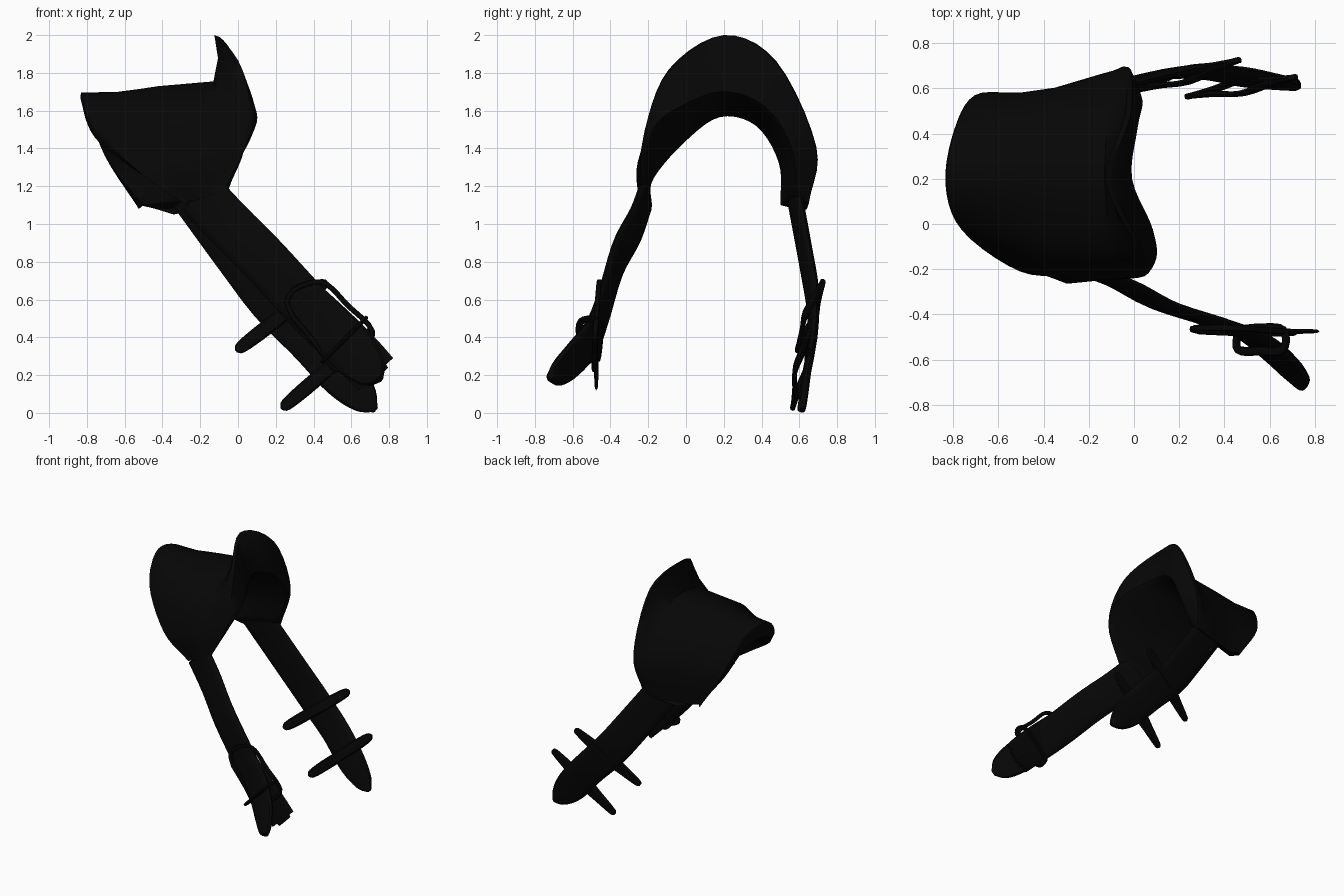
import bpy, math
from mathutils import Vector

if "Cube" in bpy.data.objects:
    bpy.data.objects.remove(bpy.data.objects["Cube"])


def material(name, value):
    m = bpy.data.materials.new(name)
    m.use_nodes = True
    colour = (value, value, value, 1)
    m.diffuse_color = colour
    m.node_tree.nodes["Principled BSDF"].inputs["Base Color"].default_value = colour
    return m


leather = material("black leather", 0.002)
metal = material("black metal", 0.0015)


def spline(points, count):
    """Resample a Catmull-Rom curve through the points (any dimension)."""
    p = [Vector(q) for q in points]
    p = [2 * p[0] - p[1]] + p + [2 * p[-1] - p[-2]]
    out = []
    for i in range(count):
        t = i / (count - 1) * (len(points) - 1)
        k = min(int(t), len(points) - 2)
        t -= k
        a, b, c, d = p[k:k + 4]
        out.append(0.5 * (2 * b + (c - a) * t + (2 * a - 5 * b + 4 * c - d) * t * t
                          + (3 * b - a - 3 * c + d) * t ** 3))
    return out


def loft(name, rings, mat, closed=False, angle=40):
    """Skin a list of equal rings, capping the two ends unless closed."""
    n, m = len(rings[0]), len(rings)
    verts = [v for r in rings for v in r]
    faces = []
    for i in range(m if closed else m - 1):
        for j in range(n):
            k, l = (i + 1) % m, (j + 1) % n
            faces.append((i * n + j, i * n + l, k * n + l, k * n + j))
    if not closed:
        faces += [tuple(reversed(range(n))), tuple(range((m - 1) * n, m * n))]
    mesh = bpy.data.meshes.new(name)
    mesh.from_pydata(verts, [], faces)
    mesh.materials.append(mat)
    ob = bpy.data.objects.new(name, mesh)
    bpy.context.collection.objects.link(ob)
    bpy.ops.object.select_all(action="DESELECT")
    bpy.context.view_layer.objects.active = ob
    ob.select_set(True)
    bpy.ops.object.mode_set(mode="EDIT")
    bpy.ops.mesh.select_all(action="SELECT")
    bpy.ops.mesh.normals_make_consistent(inside=False)
    bpy.ops.object.mode_set(mode="OBJECT")
    bpy.ops.object.shade_smooth_by_angle(angle=math.radians(angle))


def band(name, points, mat, thick, across, count=18, sides=12, closed=False):
    """Flat oval strip along (x, y, z, half width), lying square to 'across'."""
    path = spline(points, count)
    if closed:
        path = path[:-1]
    rings = []
    for i, q in enumerate(path):
        ahead = path[(i + 1) % len(path)] if closed else path[min(i + 1, count - 1)]
        behind = path[i - 1] if closed else path[max(i - 1, 0)]
        along = (ahead - behind).to_3d().normalized()
        side = along.cross(Vector(across)).normalized()
        out = side.cross(along).normalized()
        ring = []
        for j in range(sides):
            a = math.tau * j / sides
            c, s = math.cos(a), math.sin(a)
            ring.append(q.to_3d() + side * q[3] * math.copysign(abs(c) ** 0.7, c)
                        + out * min(thick, q[3]) * math.copysign(abs(s) ** 0.7, s))
        rings.append(ring)
    loft(name, rings, mat, closed)


# Padded saddle: rails run over the arch from the right flap to the left flap
back = [(-.27, -.23, 1.12), (-.5, -.21, 1.28), (-.755, -.03, 1.52), (-.83, .18, 1.69),
        (-.79, .42, 1.63), (-.7, .57, 1.38), (-.52, .58, 1.1)]
middle = [(-.23, -.25, 1.12), (-.32, -.255, 1.33), (-.43, -.12, 1.6), (-.42, .2, 1.73),
          (-.4, .45, 1.64), (-.36, .59, 1.4), (-.34, .6, 1.05)]
crease = [(-.16, -.25, 1.15), (-.12, -.235, 1.4), (-.11, -.12, 1.63), (-.13, .2, 1.755),
          (-.12, .46, 1.67), (-.12, .655, 1.38), (-.2, .64, 1.08)]
tip = [(-.1, -.25, 1.17), (.04, -.22, 1.49), (.0, -.09, 1.82), (-.125, .2, 2),
       (-.04, .48, 1.86), (-.04, .69, 1.41), (-.1, .65, 1.11)]
lower = [(-.09, -.22, 1.21), (.09, -.17, 1.5), (.09, -.02, 1.61), (.0, .2, 1.68),
         (.02, .42, 1.6), (.04, .55, 1.4), (-.07, .58, 1.15)]
inner = [(x + .02, .18 + (y - .18) * (.8 if y > .2 else .9), z - .21 * (z - 1.1))
         for x, y, z in back]
lip = [(x - .005, y, z - .02) for x, y, z in back]

rails = [spline(r, 31) for r in (lip, back, middle, crease, tip, lower, inner)]
core = Vector((-.45, .18, 1.2))
sections = []
for lp, bk, mid, cr, tp, lo, inn in zip(*rails):
    waist = bk.lerp(mid, .45)
    waist += (core - waist).normalized() * .012
    crest = cr.lerp(tp, .5) + Vector((.022, 0, 0)) * min(1, (tp - cr).length * 4)
    brow = tp.lerp(lo, .03) + Vector((.022, 0, 0))
    face = tp.lerp(lo, .55) + Vector((.015, 0, 0))
    sections.append([lp, bk, waist, mid, mid.lerp(cr, .7), cr, crest, tp, brow, face,
                     tp.lerp(lo, .93), lo.lerp(inn, .05), lo.lerp(inn, .5), inn])
loft("saddle_pad", sections, leather, angle=55)

# Left strap hangs from the far flap and ends in a rounded point
FACING = (0, 1, 0)
band("left_strap", [(-.24, .57, 1.17, .13), (.015, .635, .82, .13), (.19, .672, .59, .13),
                    (.39, .668, .38, .125), (.56, .635, .19, .12), (.67, .62, .07, .08),
                    (.73, .61, .015, .015)], leather, .023, (-.1, 1, -.1), 26)

# Two cross bars through the left strap, each front and back of it
for label, a, b in (("upper", (-.0, .59, .335), (.46, .725, .69)),
                    ("lower", (.24, .565, .03), (.71, .65, .43))):
    a, b = Vector(a), Vector(b)
    for place, off in (("outer", .03), ("inner", -.03)):
        pts = []
        for t, w in ((-.02, .01), (.03, .032), (.25, .04), (.5, .038),
                     (.75, .04), (.97, .032), (1.02, .01)):
            p = a.lerp(b, t)
            p.y += off * math.sin(math.pi * min(max(t, 0), 1)) ** 3
            pts.append((*p, w))
        band(f"{label}_cross_bar_{place}", pts, leather, .013, FACING, 19, 8)

# Right strap sweeps outward to a rounded end
band("right_strap", [(-.2, -.21, 1.16, .13), (-.05, -.265, 1.0, .13), (.13, -.36, .82, .13),
                     (.36, -.435, .57, .13), (.53, -.5, .4, .13), (.65, -.6, .28, .12),
                     (.72, -.68, .21, .085), (.75, -.725, .18, .02)],
     leather, .024, (.08, 1, .08), 28)

# Loose end of the buckled strap with a stepped tail
band("strap_tail", [(.34, -.455, .6, .12), (.5, -.47, .44, .13), (.64, -.475, .3, .13),
                    (.73, -.475, .205, .125)], leather, .011, FACING, 10)
band("tail_step", [(.68, -.475, .255, .09), (.745, -.475, .19, .07)],
     leather, .011, FACING, 4)

# Buckle: a rounded ring lying on the strap
frame = [(.29, -.475, .51), (.26, -.465, .59), (.31, -.46, .66), (.45, -.46, .69),
         (.58, -.47, .57), (.71, -.48, .43), (.61, -.485, .31), (.52, -.485, .23),
         (.4, -.48, .38), (.29, -.475, .51)]
band("buckle_ring", [(*p, .014) for p in frame], metal, .014, FACING, 41, 8, True)

# Keeper loop standing clear of the strap
x, z, h = .56, .385, .1
loop = [(x - h, -.47, z - h), (x - h, -.555, z - h), (x, -.562, z), (x + h, -.555, z + h),
        (x + h, -.47, z + h), (x, -.46, z), (x - h, -.47, z - h)]
band("keeper_loop", [(*p, .02) for p in loop], metal, .012, (1, 0, -1), 31, 8, True)
